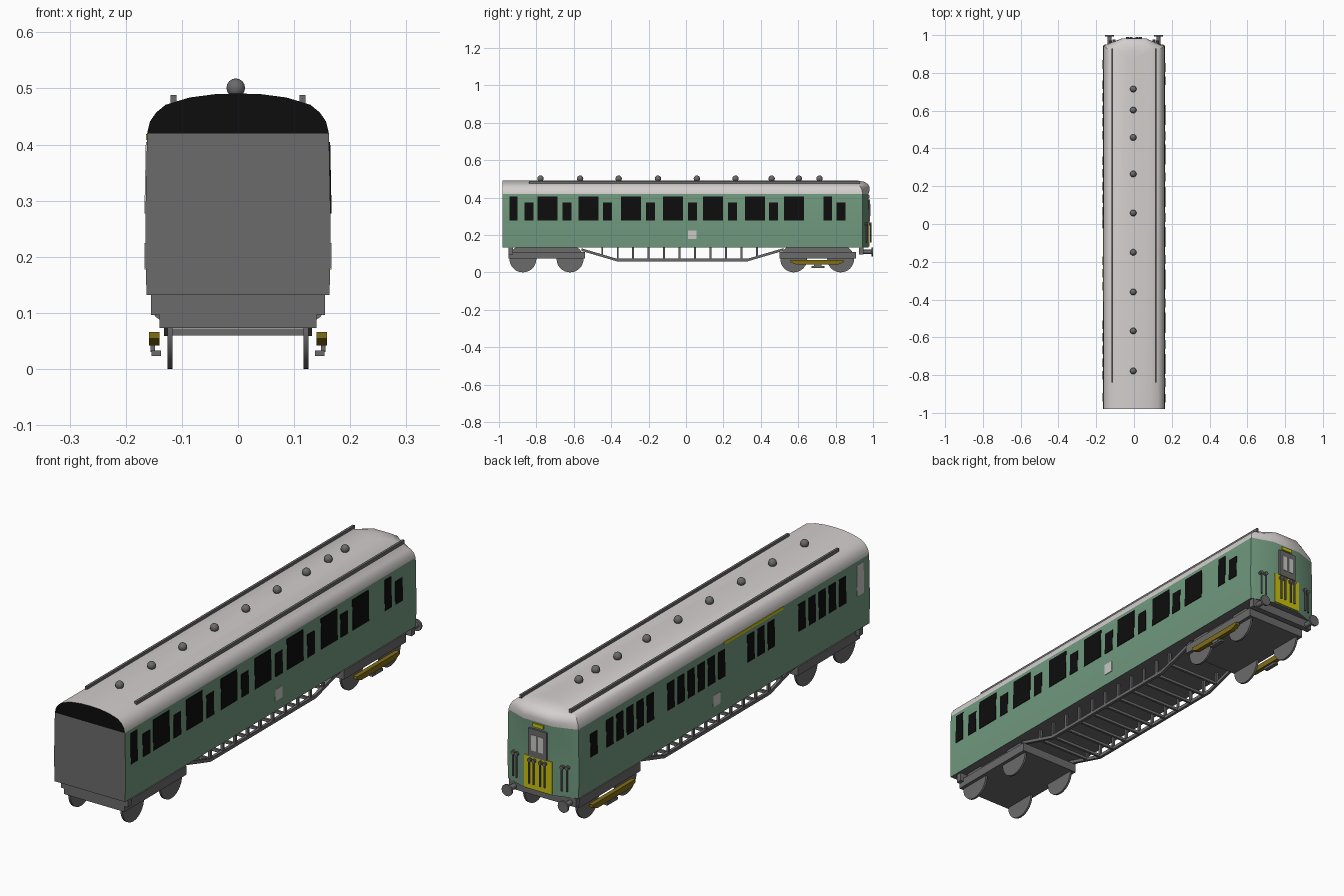
import bpy, bmesh, math
from mathutils import Matrix, Vector

if "Cube" in bpy.data.objects:
    bpy.data.objects.remove(bpy.data.objects["Cube"])


def material(name, r, g, b):
    m = bpy.data.materials.new(name)
    m.diffuse_color = (r, g, b, 1)
    m.use_nodes = True
    m.node_tree.nodes["Principled BSDF"].inputs["Base Color"].default_value = m.diffuse_color
    return m


GREEN = material("coach green", 0.16, 0.315, 0.205)
GREY = material("dark grey", 0.145, 0.145, 0.145)
ROOF = material("roof grey", 0.65, 0.62, 0.61)
BLACK = material("window black", 0.004, 0.004, 0.004)
YELLOW = material("warning yellow", 0.60, 0.54, 0.005)
OCHRE = material("shoe beam ochre", 0.21, 0.15, 0.008)
LIGHT = material("light grey", 0.58, 0.58, 0.56)


def finish(name, bm, mats, smooth=False):
    bmesh.ops.recalc_face_normals(bm, faces=bm.faces)
    mesh = bpy.data.meshes.new(name)
    bm.to_mesh(mesh)
    bm.free()
    for m in mats:
        mesh.materials.append(m)
    ob = bpy.data.objects.new(name, mesh)
    bpy.context.collection.objects.link(ob)
    if smooth:
        bpy.ops.object.select_all(action='DESELECT')
        ob.select_set(True)
        bpy.context.view_layer.objects.active = ob
        bpy.ops.object.shade_smooth_by_angle(angle=math.radians(35))
    return ob


def loft(bm, rings):
    rows = [[bm.verts.new(p) for p in r] for r in rings]
    n = len(rows[0])
    for a, b in zip(rows, rows[1:]):
        for i in range(n):
            j = (i + 1) % n
            bm.faces.new((a[i], a[j], b[j], b[i]))
    bm.faces.new(rows[0])
    bm.faces.new(rows[-1])


def boxes(name, mat, items):
    """One object from many (x0, x1, y0, y1, z0, z1) blocks."""
    bm = bmesh.new()
    for x0, x1, y0, y1, z0, z1 in items:
        loft(bm, [[(x0, y0, z), (x1, y0, z), (x1, y1, z), (x0, y1, z)] for z in (z0, z1)])
    return finish(name, bm, [mat])


def mirrored(items):
    return items + [(-b, -a, *rest) for a, b, *rest in items]


def half_width(z):
    return 0.165 if z < 0.27 else 0.165 - 0.003 * (z - 0.27) / 0.15


def side_plates(name, mat, side, items):
    """Thin plates (y0, y1, z0, z1) lying on the body side."""
    bm = bmesh.new()
    for y0, y1, z0, z1 in items:
        rings = []
        for z in (z0, z1):
            w = half_width(z)
            a, b = side * (w - 0.003), side * (w + 0.002)
            rings.append([(a, y0, z), (b, y0, z), (b, y1, z), (a, y1, z)])
        loft(bm, rings)
    return finish(name, bm, [mat])


def rods(name, mat, items, segs=16):
    """Cylinders (centre, axis, radius, length) in one object."""
    bm = bmesh.new()
    for c, axis, r, length in items:
        rot = Vector((0, 0, 1)).rotation_difference(Vector(axis)).to_matrix().to_4x4()
        bmesh.ops.create_cone(bm, cap_ends=True, segments=segs, radius1=r, radius2=r,
                              depth=length, matrix=Matrix.Translation(c) @ rot)
    return finish(name, bm, [mat], True)


# Body shell and domed roof: rows of (half width, z, corner y, end centre y)
ROWS = [(0.163, 0.132, 0.944, 0.976), (0.165, 0.20, 0.944, 0.976), (0.165, 0.27, 0.944, 0.976),
        (0.162, 0.42, 0.944, 0.976), (0.157, 0.441, 0.940, 0.982), (0.146, 0.457, 0.932, 0.981),
        (0.129, 0.471, 0.922, 0.974), (0.086, 0.484, 0.912, 0.955), (0.04, 0.490, 0.89, 0.92),
        (0.002, 0.491, 0.86, 0.88)]
bm = bmesh.new()
rings = []
for w, z, yc, ye in ROWS:
    k = 0.07 * w / 0.165
    rings.append([(-w, -0.98, z), (-w, yc, z), (-k, ye, z), (k, ye, z), (w, yc, z), (w, -0.98, z)])
loft(bm, rings)
bmesh.ops.recalc_face_normals(bm, faces=bm.faces)
for f in bm.faces:
    high = f.calc_center_median().z > 0.42
    if f.normal.y < -0.9:
        f.material_index = 3 if high else 1
    elif f.normal.z < -0.9:
        f.material_index = 1
    else:
        f.material_index = 2 if high else 0
finish("body_shell", bm, [GREEN, GREY, ROOF, BLACK], True)

# Right side windows: wide saloon windows, door windows, end windows
LOW, TOP, DOOR = 0.277, 0.405, 0.373
wide = [-0.795, -0.576, -0.347, -0.123, 0.090, 0.315, 0.523]
doors = [-0.864, -0.661, -0.443, -0.213, 0.011, 0.224, 0.443, 0.805]
right = [(y, y + 0.107, LOW, TOP) for y in wide]
right += [(y, y + 0.048, LOW, DOOR) for y in doors]
right += [(y, y + 0.044, LOW, TOP) for y in (-0.944, 0.736)]
side_plates("right_windows", BLACK, 1, right)

# Left side windows: groups of narrow panes as (first y, count)
left = [(0.821, 0.867, LOW, DOOR)]
for y, n in ((0.761, 5), (0.357, 6), (-0.172, 3), (-0.51, 5)):
    for i in range(n):
        y1 = y - i * 0.067
        left.append((y1 - 0.045, y1, LOW, 0.39))
side_plates("left_windows", BLACK, -1, left)
side_plates("left_frosted_window", LIGHT, -1, [(-0.94, -0.895, LOW, TOP)])
side_plates("left_yellow_stripe", YELLOW, -1, [(-0.41, -0.02, 0.408, 0.419)])
for s, n in ((1, "right"), (-1, "left")):
    side_plates(n + "_side_panel", LIGHT, s, [(0.011, 0.055, 0.177, 0.225)])

# Roof rain strips and ventilators
boxes("rain_strips", GREY, mirrored([(0.110, 0.120, -0.84, 0.93, 0.474, 0.488)]))
bm = bmesh.new()
for y in (0.714, 0.603, 0.458, 0.265, 0.058, -0.15, -0.36, -0.566, -0.778):
    bmesh.ops.create_uvsphere(bm, u_segments=14, v_segments=8, radius=0.017,
                              matrix=Matrix.Translation((-0.004, y, 0.501)))
finish("roof_ventilators", bm, [GREY], True)

# Cab end: yellow panel, gangway door, panes, pipes
boxes("end_yellow_panel", YELLOW, [(-0.065, 0.065, 0.970, 0.980, 0.137, 0.272),
                                   (-0.025, 0.025, 0.970, 0.981, 0.398, 0.413)])
boxes("end_door", GREY, [(-0.042, 0.042, 0.970, 0.984, 0.272, 0.39)])
boxes("end_door_panes", LIGHT, mirrored([(0.005, 0.027, 0.980, 0.986, 0.30, 0.365)]))
pipes = []
for x, y in ((0.015, 0.987), (0.035, 0.987), (0.105, 0.972), (0.125, 0.967)):
    for s in (1, -1):
        pipes.append(((s * x, y, 0.21), (0, 0, 1), 0.004, 0.10))
        pipes.append(((s * x, y - 0.004, 0.258), (0, 1, 0), 0.008, 0.016))
rods("end_pipes", GREY, pipes, 10)

# Buffers and buffer beams
rods("buffers", GREY, [p for s in (1, -1) for p in (
    ((s * 0.13, 0.965, 0.11), (0, 1, 0), 0.011, 0.06),
    ((s * 0.13, 0.996, 0.11), (0, 1, 0), 0.024, 0.008))])
boxes("buffer_beams", GREY, [(-0.155, 0.155, -0.95, -0.925, 0.096, 0.133),
                             (-0.155, 0.155, 0.925, 0.95, 0.096, 0.133)])

# Bogies with bolsters and wheels
for name, y0, y1, axles in (("front", -0.95, -0.54, (-0.872, -0.62)),
                            ("back", 0.50, 0.91, (0.576, 0.827))):
    boxes(name + "_bogie", GREY, [(-0.14, 0.14, y0, y1, 0.073, 0.11),
                                  (-0.12, 0.12, y0 + 0.04, y1 - 0.04, 0.108, 0.133)])
    rods(name + "_wheels", GREY, [((s * 0.121, y, 0.072), (1, 0, 0), 0.072, 0.009)
                                  for y in axles for s in (1, -1)], 32)

# Underframe truss: bent rails, posts and cross bars
PATH = [(-0.56, 0.122), (-0.37, 0.066), (0.33, 0.066), (0.52, 0.122)]


def rail_z(y):
    for (a, za), (b, zb) in zip(PATH, PATH[1:]):
        if a <= y <= b:
            return za + (zb - za) * (y - a) / (b - a)


bm = bmesh.new()
for s in (1, -1):
    loft(bm, [[(s * 0.12, y, z - 0.007), (s * 0.132, y, z - 0.007),
               (s * 0.132, y, z + 0.007), (s * 0.12, y, z + 0.007)] for y, z in PATH])
finish("truss_rails", bm, [GREY])
posts, bars = [], []
for i in range(11):
    y = -0.448 + i * 0.0828
    z = rail_z(y)
    posts.append((0.121, 0.131, y - 0.005, y + 0.005, z, 0.134))
    bars.append((-0.121, 0.121, y - 0.005, y + 0.005, z - 0.006, z + 0.006))
boxes("truss_posts", GREY, mirrored(posts))
boxes("truss_cross_bars", GREY, bars)

# Collector shoe beams on the back bogie, tapered towards the bottom
bm = bmesh.new()
for s in (1, -1):
    loft(bm, [[(s * 0.14, a, z), (s * 0.159, a, z), (s * 0.159, b, z), (s * 0.14, b, z)]
              for a, b, z in ((0.59, 0.815, 0.042), (0.56, 0.843, 0.054), (0.56, 0.843, 0.066))])
finish("shoe_beams", bm, [OCHRE])
boxes("collector_shoes", GREY, mirrored([(0.148, 0.156, 0.685, 0.725, 0.03, 0.045),
                                         (0.137, 0.154, 0.67, 0.74, 0.023, 0.033)]))
